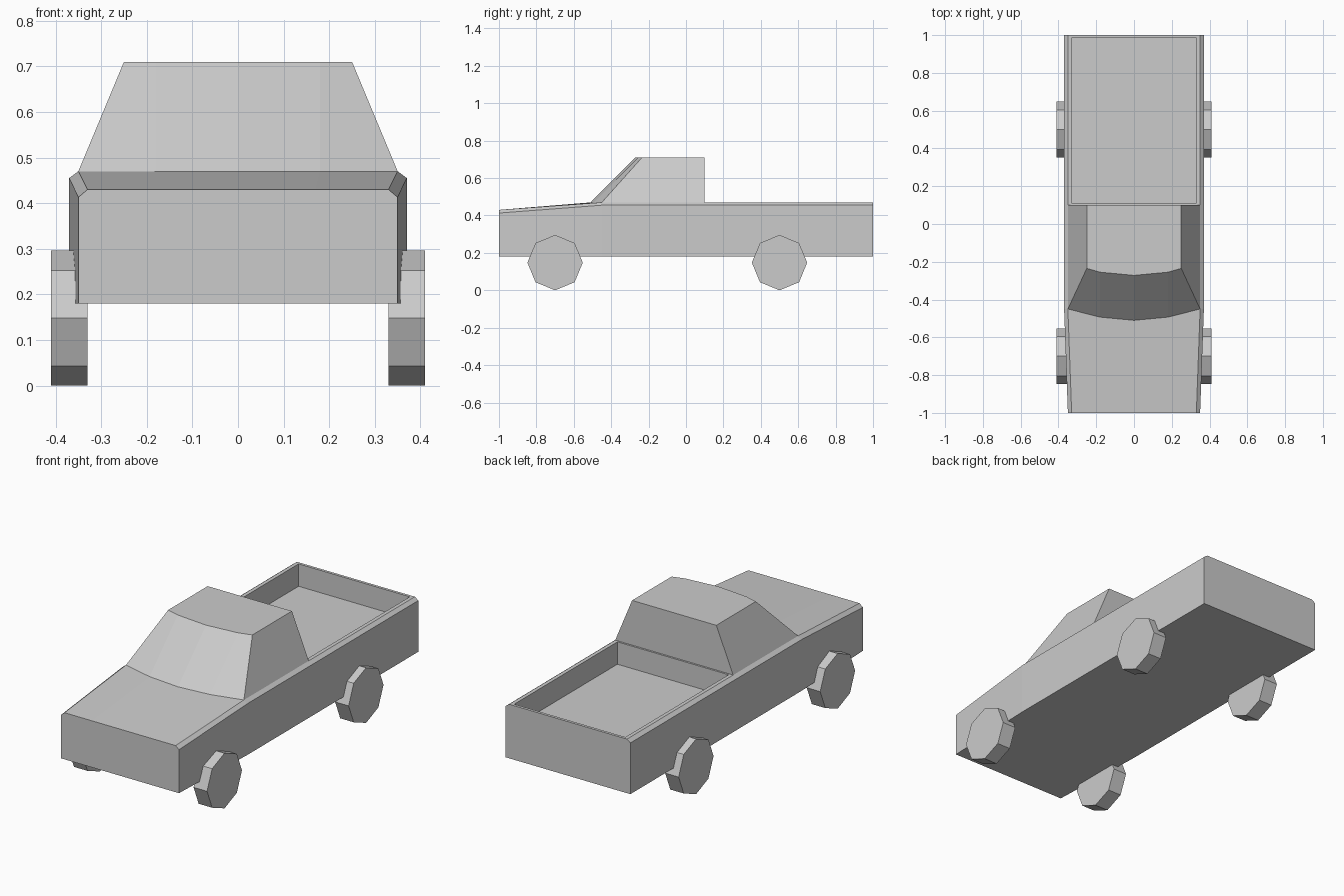
import bpy, bmesh, math
from mathutils import Matrix

if "Cube" in bpy.data.objects:
    bpy.data.objects.remove(bpy.data.objects["Cube"])


def make_object(name, faces):
    """Weld a list of polygons (lists of points) into one flat-shaded object."""
    bm = bmesh.new()
    for pts in faces:
        bm.faces.new([bm.verts.new(p) for p in pts])
    bmesh.ops.remove_doubles(bm, verts=bm.verts, dist=0.0005)
    bmesh.ops.recalc_face_normals(bm, faces=bm.faces)
    mesh = bpy.data.meshes.new(name)
    bm.to_mesh(mesh)
    bm.free()
    obj = bpy.data.objects.new(name, mesh)
    bpy.context.collection.objects.link(obj)
    return obj


def strip(a, b):
    """Quads between two equally long rows of points."""
    return [[a[i], a[i + 1], b[i + 1], b[i]] for i in range(len(a) - 1)]


def rect(x, y0, y1, z):
    return [(-x, y0, z), (x, y0, z), (x, y1, z), (-x, y1, z), (-x, y0, z)]


def curve(xs, ys, z):
    """Bowed row of points mirrored about x = 0."""
    half = list(zip(xs, ys))
    row = [(-x, y, z) for x, y in half] + [(x, y, z) for x, y in half[-2::-1]]
    return row


DECK, ROOF, BACK = 0.47, 0.71, 0.10
glass_low = curve((0.35, 0.18, 0), (-0.45, -0.493, -0.51), DECK)
glass_high = curve((0.25, 0.18, 0), (-0.235, -0.255, -0.272), ROOF)


# Lower body: chamfered sections (y, side x, shoulder z, top z)
def section(y, x, shoulder, top):
    return [(x - 0.02, y, top), (x, y, shoulder), (x, y, 0.18),
            (-x, y, 0.18), (-x, y, shoulder), (-x + 0.02, y, top)]


rings = [section(-1, 0.35, 0.413, 0.43), section(-0.45, 0.37, 0.455, DECK),
         section(BACK, 0.37, 0.455, DECK), section(1, 0.37, 0.455, DECK)]
body = [rings[0], rings[-1]]
for a, b in zip(rings, rings[1:]):
    body += strip(a, b)

# Hood: split nose edge running back to the bowed windscreen base
nose = curve((0.33, 0.17, 0), (-1, -1, -1), 0.43)
body[0] = rings[0][:5] + nose[:-1] + [rings[0][0]]
body[0] = rings[0] + nose[1:-1]
body += strip(nose, glass_low)

# Cargo bed: rim, walls and floor
rim = rect(0.35, BACK, 1, DECK)
inner = rect(0.33, BACK + 0.01, 0.985, DECK)
floor = rect(0.33, BACK + 0.01, 0.985, 0.35)
body += strip(rim, inner) + strip(inner, floor) + [floor[:4]]
make_object("truck_body", body)

# Cab: windscreen, roof, sloping sides and upright back
low = glass_low + [(0.35, BACK, DECK), (-0.35, BACK, DECK), glass_low[0]]
high = glass_high + [(0.25, BACK, ROOF), (-0.25, BACK, ROOF), glass_high[0]]
make_object("cab", strip(low, high) + [high[:-1]])

# Wheels: eight-sided discs
for end, y in (("front", -0.70), ("rear", 0.50)):
    for side, s in (("left", -1), ("right", 1)):
        bpy.ops.mesh.primitive_cylinder_add(vertices=8, radius=0.148, depth=0.08)
        wheel = bpy.context.object
        wheel.name = f"{end}_{side}_wheel"
        wheel.data.transform(Matrix.Rotation(math.pi / 2, 4, 'Y'))
        wheel.location = (s * 0.37, y, 0.148)
